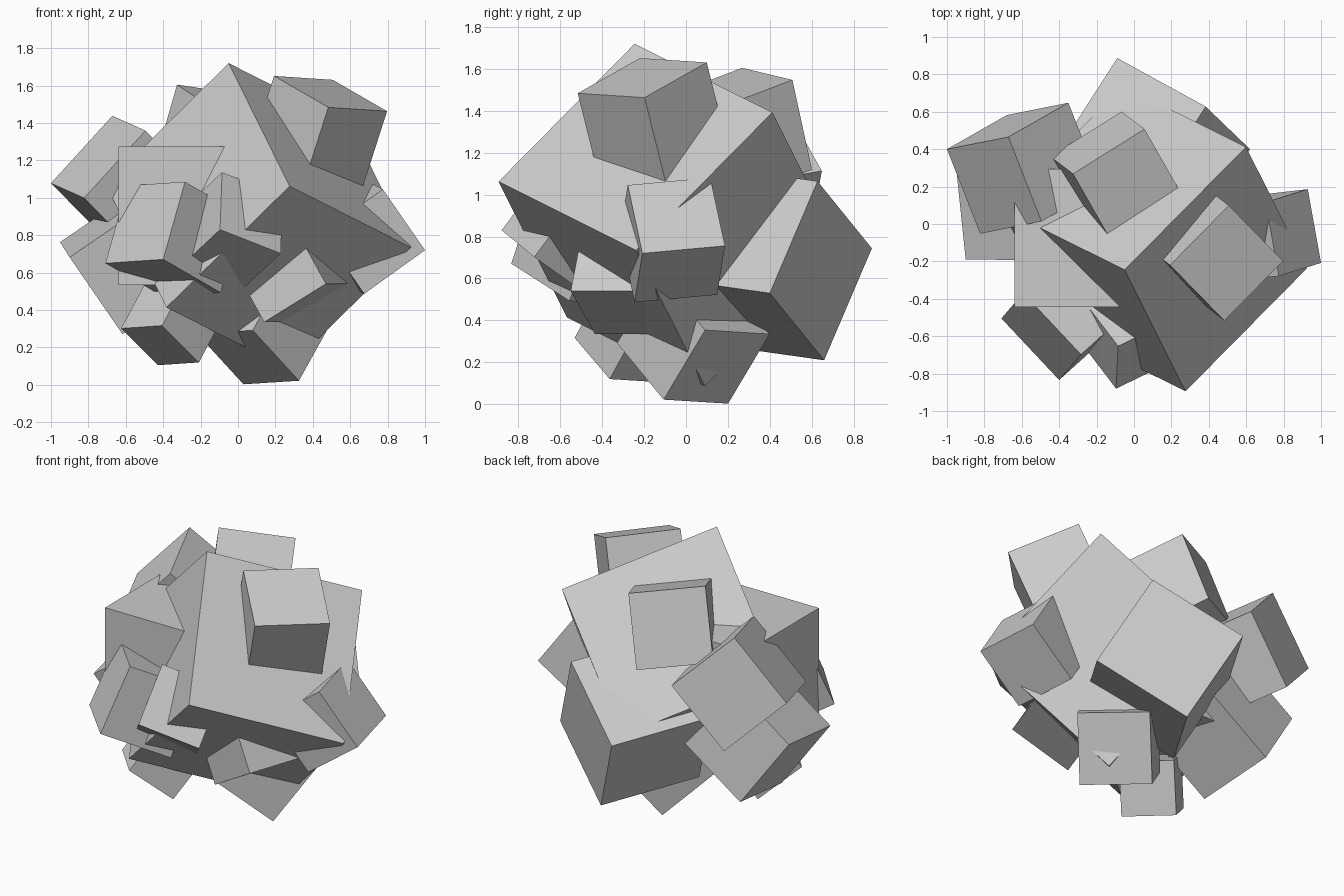
import bpy
from mathutils import Vector, Matrix


def block(name, corner, edge_a, edge_b, size):
    """Cube grown from one corner along two edge directions (third is a x b)."""
    a = Vector(edge_a).normalized()
    b = Vector(edge_b)
    b = (b - a * b.dot(a)).normalized()
    c = a.cross(b)
    centre = Vector(corner) + (a + b + c) * size / 2
    bpy.ops.mesh.primitive_cube_add(size=size)
    ob = bpy.context.object
    ob.name = name
    rot = Matrix((a, b, c)).transposed().to_4x4()
    ob.matrix_world = Matrix.Translation(centre) @ rot


# Core blocks: tilted, upright and rear
block("core_tilted_block", (-.05, -.245, 1.72), (.654, .662, -.33), (.33, -.635, -.655), .98)
block("core_upright_block", (-.64, -.445, .535), (1, 0, 0), (0, 1, 0), .74)
block("rear_block", (.62, .40, .53), (-.235, .226, .53), (-.475, .26, -.325), .627)

# Upper blocks
block("top_right_block", (.797, -.198, 1.463), (-.317, -.322, .021), (-.289, .296, .167), .448)
block("top_rear_block", (-.326, .268, 1.605), (.386, .242, -.058), (.182, -.321, -.122), .455)
block("upper_left_block", (-1.0, .40, 1.078), (.326, .065, .358), (.182, -.453, -.075), .492)

# Side blocks
block("left_block", (-.90, -.19, .682), (.283, .096, -.412), (-.05, .493, .078), .507)
block("right_block", (1.0, -.208, .72), (-.225, -.07, .325), (-.07, .39, .035), .402)

# Front blocks
block("front_left_block", (-.40, -.834, .671), (-.311, .331, -.021), (.117, .134, .412), .452)
block("front_centre_block", (-.096, -.88, .83), (.011, .23, .31), (.85, .41, -.333), .382)
block("front_low_block", (.47, -.55, .54), (-.815, .284, -.506), (-.515, .176, .837), .405)

# Bottom blocks
block("base_block", (.326, -.107, .022), (-.296, .307, -.019), (-.25, -.22, .27), .428)
block("base_left_block", (-.209, -.364, .12), (-.219, .24, -.015), (-.191, -.176, .198), .325)
